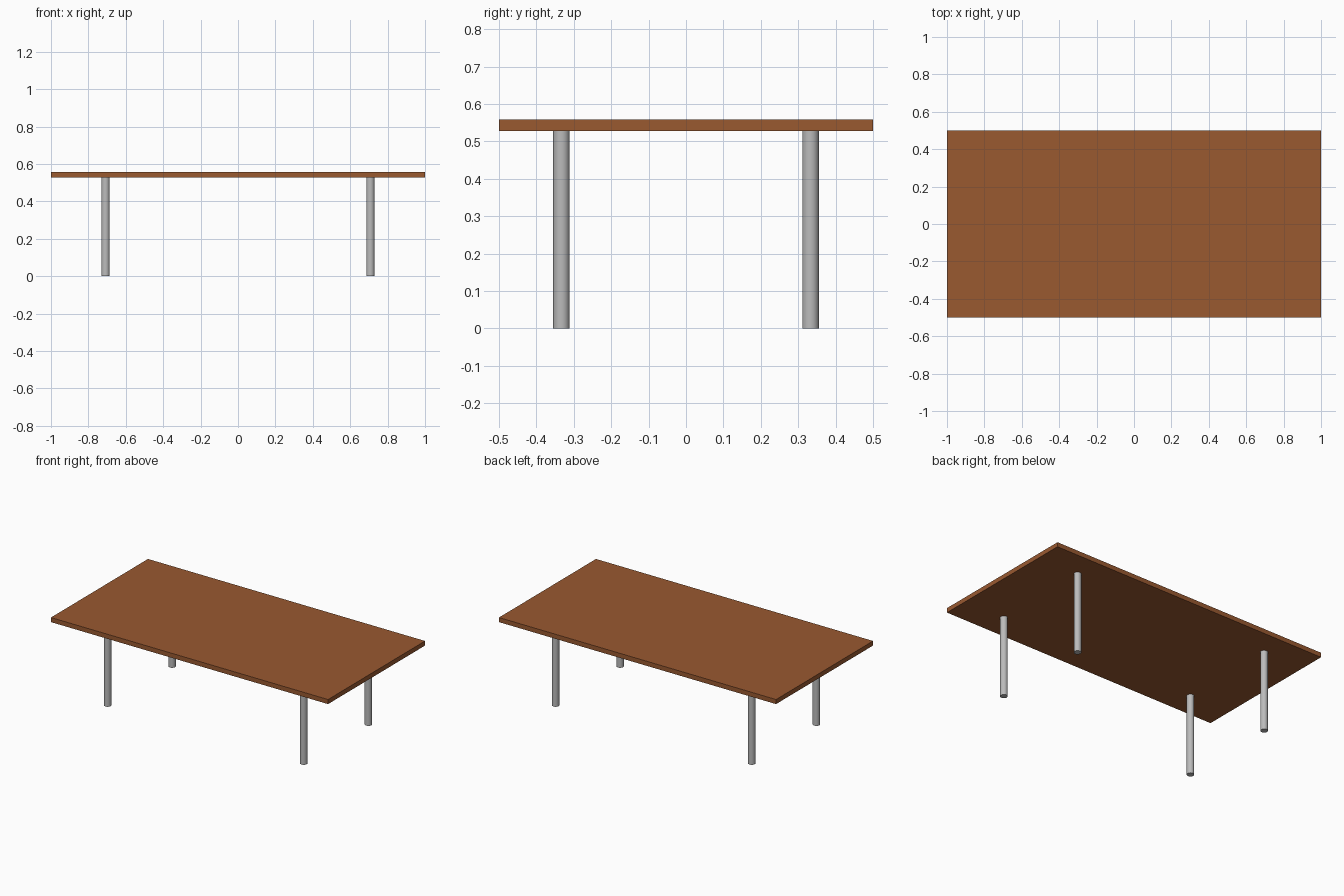
import bpy

if "Cube" in bpy.data.objects:
    bpy.data.objects.remove(bpy.data.objects["Cube"])

LEG_R, LEG_H, TOP_Z = 0.022, 0.528, 0.558
LEG_X, LEG_Y = 0.708, 0.333


def material(name, color):
    m = bpy.data.materials.new(name)
    m.diffuse_color = (*color, 1)
    m.use_nodes = True
    m.node_tree.nodes["Principled BSDF"].inputs["Base Color"].default_value = m.diffuse_color
    return m


wood = material("brown wood", (0.32, 0.10, 0.03))
metal = material("grey metal", (0.5, 0.5, 0.5))

# Flat rectangular table top
bpy.ops.mesh.primitive_cube_add(size=1, location=(0, 0, (LEG_H + TOP_Z) / 2))
top = bpy.context.object
top.name = "table_top"
top.scale = (2, 1, TOP_Z - LEG_H)
bpy.ops.object.transform_apply(location=False, rotation=False, scale=True)
top.data.materials.append(wood)

# Four round legs
for y, depth_name in ((-LEG_Y, "front"), (LEG_Y, "back")):
    for x, side in ((-LEG_X, "left"), (LEG_X, "right")):
        bpy.ops.mesh.primitive_cylinder_add(vertices=32, radius=LEG_R, depth=LEG_H,
                                            location=(x, y, LEG_H / 2))
        leg = bpy.context.object
        leg.name = f"{depth_name}_{side}_leg"
        leg.data.materials.append(metal)
        bpy.ops.object.shade_smooth_by_angle()
